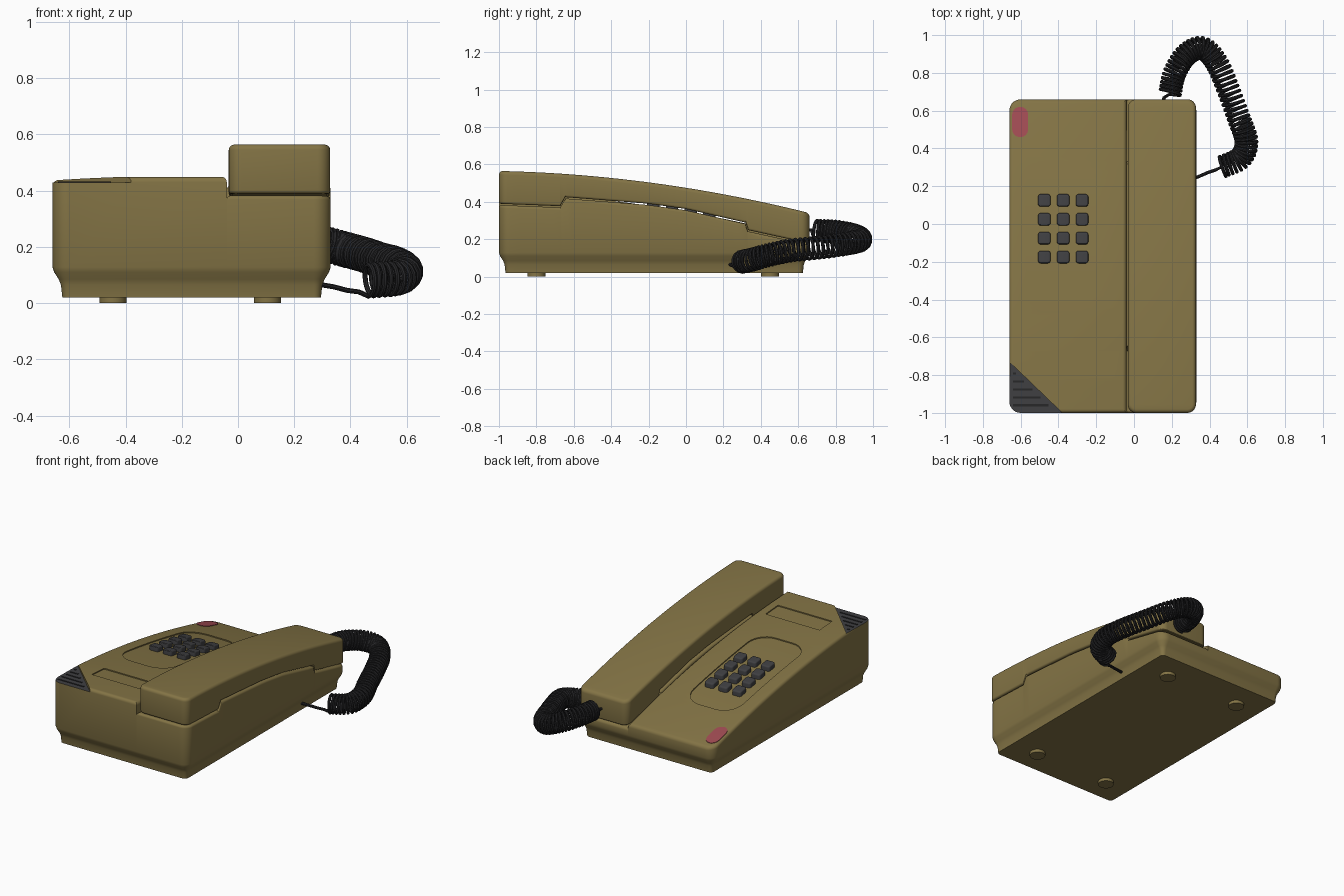
import bpy, bmesh, math
from mathutils import Vector

cube = bpy.data.objects.get("Cube")
if cube:
    bpy.data.objects.remove(cube)


def material(name, rgb):
    m = bpy.data.materials.new(name)
    m.use_nodes = True
    m.diffuse_color = (*rgb, 1)
    m.node_tree.nodes["Principled BSDF"].inputs["Base Color"].default_value = (*rgb, 1)
    return m


OLIVE = material("olive plastic", (0.23, 0.175, 0.06))
CHARCOAL = material("charcoal plastic", (0.05, 0.05, 0.054))
BLACK = material("black rubber", (0.02, 0.02, 0.022))
PINK = material("faded red label", (0.35, 0.07, 0.085))


def add(name, mesh, mat=None):
    ob = bpy.data.objects.new(name, mesh)
    bpy.context.collection.objects.link(ob)
    if mat:
        mesh.materials.append(mat)
    return ob


def smooth(ob):
    bpy.ops.object.select_all(action='DESELECT')
    ob.select_set(True)
    bpy.context.view_layer.objects.active = ob
    bpy.ops.object.shade_smooth_by_angle(angle=math.radians(32))


def from_bmesh(name, bm, mat=None):
    bmesh.ops.recalc_face_normals(bm, faces=bm.faces)
    mesh = bpy.data.meshes.new(name)
    bm.to_mesh(mesh)
    bm.free()
    return add(name, mesh, mat)


def loft(name, box, radii, rings, mat=None, spans=28, extra=()):
    """Stack rounded rectangles; each ring is (left, right, end inset, height function)."""
    x0, x1, y0, y1 = box
    r = max(radii)
    bm = bmesh.new()
    loops = []
    for left, right, end, height in rings:
        a, b, rr = y0 + end, y1 - end, max(r - end, 0.001)
        arc = [rr * (1 - math.cos(i * math.pi / 14)) for i in range(8)]
        mid = [y0 + r + (y1 - y0 - 2 * r) * i / spans for i in range(1, spans)]
        ys = [a + d for d in arc] + sorted(mid + list(extra)) + [b - d for d in reversed(arc)]

        def corner(y, rad):
            d = max(min(y - a, b - y), 0)
            return rad - math.sqrt(max(rad**2 - (rad - d)**2, 0)) if d < rad else 0

        lr, rt = max(radii[0] - end, 0), max(radii[1] - end, 0)
        lo = [bm.verts.new((x0 + left + corner(y, lr), y, height(y))) for y in ys]
        hi = [bm.verts.new((x1 - right - corner(y, rt), y, height(y))) for y in ys]
        loops.append((lo, hi))
    for lo, hi in (loops[0], loops[-1]):
        for i in range(len(lo) - 1):
            bm.faces.new((lo[i], lo[i + 1], hi[i + 1], hi[i]))
    for p, q in zip(loops, loops[1:]):
        p, q = p[0] + p[1][::-1], q[0] + q[1][::-1]
        for i in range(len(p)):
            j = (i + 1) % len(p)
            bm.faces.new((p[i], p[j], q[j], q[i]))
    return from_bmesh(name, bm, mat)


def fillet(fn, size, sign=1, steps=5):
    """Rings rounding over an edge that ends on the surface fn."""
    out = []
    for i in range(steps + 1):
        t = i * math.pi / 2 / steps
        d, drop = size * (1 - math.cos(t)), size * (1 - math.sin(t))
        out.append((d, d, d, lambda y, k=drop: fn(y) - sign * k))
    return out


def piecewise(points):
    def fn(y):
        for (a, p), (b, q) in zip(points, points[1:]):
            if y <= b:
                return p + (q - p) * (y - a) / (b - a)
        return points[-1][1]
    return fn


# Side profiles
def deck(y):
    return 0.45 - 0.03 * (y + 1) - 0.0725 * (y + 1)**2


def handset_top(y):
    return 0.565 - 0.021 * (y + 1) - 0.069 * (y + 1)**2


STEPS = (-0.672, -0.645, 0.318, 0.332)
cradle = piecewise([(-1, .383), (STEPS[0], .37), (STEPS[1], .418), (-.45, .403), (-.2, .383),
                    (0, .355), (STEPS[2], .282), (STEPS[3], .242), (.66, .17)])


def skirt(left, right):
    return [(d * left, d * right, d, lambda y, z=z: z)
            for d, z in ((.035, .02), (.03, .065), (.022, .085), (.006, .11), (0, .128))]


# Base: keypad side and cradle side, meeting at a seam
base = loft("base_keypad_side", (-.66, -.04, -1, .66), (.06, 0),
            skirt(1, 0) + fillet(deck, .02), OLIVE)
cradle_side = loft("base_cradle_side", (-.04, .33, -1, .66), (0, .06),
                   skirt(0, 1) + fillet(cradle, .015), OLIVE, extra=STEPS)
smooth(cradle_side)


def slab(name, box, r, low, high, mat=None, spans=10, edge=0.0):
    bottom = [(0, 0, 0, lambda y: deck(y) + low)]
    top = lambda y: deck(y) + high
    return loft(name, box, (r, r), bottom + (fillet(top, edge, steps=3) if edge else [(0, 0, 0, top)]),
                mat, spans)


# Recesses in the deck: keypad panel, card window and grille corner
bm = bmesh.new()
tri = bm.faces.new([bm.verts.new((x, y, .43)) for x, y in ((-.94, -.46), (-.10, -1.27), (-.94, -1.27))])
solid = bmesh.ops.extrude_face_region(bm, geom=[tri])["geom"]
bmesh.ops.translate(bm, vec=(0, 0, .2), verts=[v for v in solid if isinstance(v, bmesh.types.BMVert)])
cutters = [from_bmesh("grille_cutter", bm),
           slab("panel_cutter", (-.57, -.205, -.47, .33), .12, -.007, .05),
           slab("card_cutter", (-.5, -.105, -.81, -.68), .004, -.007, .05)]
for c in cutters:
    c.hide_render = True
    mod = base.modifiers.new(c.name, 'BOOLEAN')
    mod.operation, mod.solver, mod.object = 'DIFFERENCE', 'EXACT', c
cut = bpy.data.meshes.new_from_object(base.evaluated_get(bpy.context.evaluated_depsgraph_get()))
base.modifiers.clear()
base.data = cut
for c in cutters:
    bpy.data.objects.remove(c)
cut.materials.clear()
for m in (OLIVE, CHARCOAL):
    cut.materials.append(m)
for f in cut.polygons:
    x, y, z = f.center
    in_corner = (x + .66) / .28 + (y + 1) / .27 < 1
    f.material_index = int(in_corner and abs(z - .43) < .001 and f.normal.z > .999)
smooth(base)

# Grille slots
for i in range(5):
    y = -.96 + i * .042
    end = -.69 + .28 * (1 - (y + 1) / .27)
    bm = bmesh.new()
    bmesh.ops.create_cube(bm, size=1)
    bmesh.ops.scale(bm, vec=(end + .64, .012, .004), verts=bm.verts)
    bmesh.ops.translate(bm, vec=((end - .64) / 2, y, .431), verts=bm.verts)
    from_bmesh(f"grille_slot_{i + 1}", bm, BLACK)

# Keys and label
for row in range(4):
    for col in range(3):
        x, y = -.475 + col * .1, .125 - row * .1
        smooth(slab(f"key_{row + 1}_{col + 1}", (x - .033, x + .033, y - .033, y + .033), .015,
                    -.012, .024, CHARCOAL, 3, edge=.008))
smooth(slab("label", (-.645, -.56, .46, .62), .042, -.005, .003, PINK))

# Handset resting on the cradle
under = lambda y: cradle(y) + .007
handset = loft("handset", (-.033, .328, -1, .66), (.045, .045),
               fillet(under, .012, -1, 3)[::-1] + fillet(handset_top, .02), OLIVE, extra=STEPS)
smooth(handset)

# Feet
for i, (x, y) in enumerate([(x, y) for x in (-.445, .105) for y in (-.8, .45)]):
    bm = bmesh.new()
    bmesh.ops.create_cone(bm, cap_ends=True, segments=28, radius1=.048, radius2=.048, depth=.03)
    bmesh.ops.translate(bm, vec=(x, y, .015), verts=bm.verts)
    smooth(from_bmesh(f"foot_{i + 1}", bm, OLIVE))

# Coiled cord
path = [Vector(p) for p in ((.19, .69, .245), (.215, .8, .24), (.28, .9, .22), (.365, .93, .195),
                            (.44, .85, .175), (.5, .71, .155), (.555, .56, .14), (.595, .44, .115),
                            (.565, .35, .09), (.46, .3, .08))]


def along(t):
    i = min(int(t), len(path) - 2)
    u = t - i
    b, c = path[i], path[i + 1]
    a = path[i - 1] if i else 2 * b - c
    d = path[i + 2] if i + 2 < len(path) else 2 * c - b
    return 0.5 * (2 * b + (c - a) * u + (2 * a - 5 * b + 4 * c - d) * u**2
                  + (3 * b - a - 3 * c + d) * u**3)


turns, per_turn = 52, 14
total = turns * per_turn
coil = [Vector((.15, .64, .25)), Vector((.16, .67, .25))]
for k in range(total + 1):
    t = (len(path) - 1) * k / total
    p = along(t)
    tangent = (along(min(t + .02, len(path) - 1)) - along(max(t - .02, 0))).normalized()
    side = tangent.cross(Vector((0, 0, 1))).normalized()
    up = side.cross(tangent)
    angle = 2 * math.pi * k / per_turn - math.pi / 2
    coil.append(p + .056 * (side * math.cos(angle) + up * math.sin(angle)))
coil += [Vector(p) for p in ((.43, .285, .04), (.39, .272, .045), (.34, .25, .058), (.28, .23, .068))]

curve = bpy.data.curves.new("cord_path", 'CURVE')
curve.dimensions = '3D'
curve.bevel_depth = .009
curve.bevel_resolution = 2
curve.use_fill_caps = True
spline = curve.splines.new('POLY')
spline.points.add(len(coil) - 1)
for point, co in zip(spline.points, coil):
    point.co = (*co, 1)
guide = add("cord_guide", curve)
mesh = bpy.data.meshes.new_from_object(guide.evaluated_get(bpy.context.evaluated_depsgraph_get()))
bpy.data.objects.remove(guide)
mesh.materials.clear()
smooth(add("coiled_cord", mesh, BLACK))
